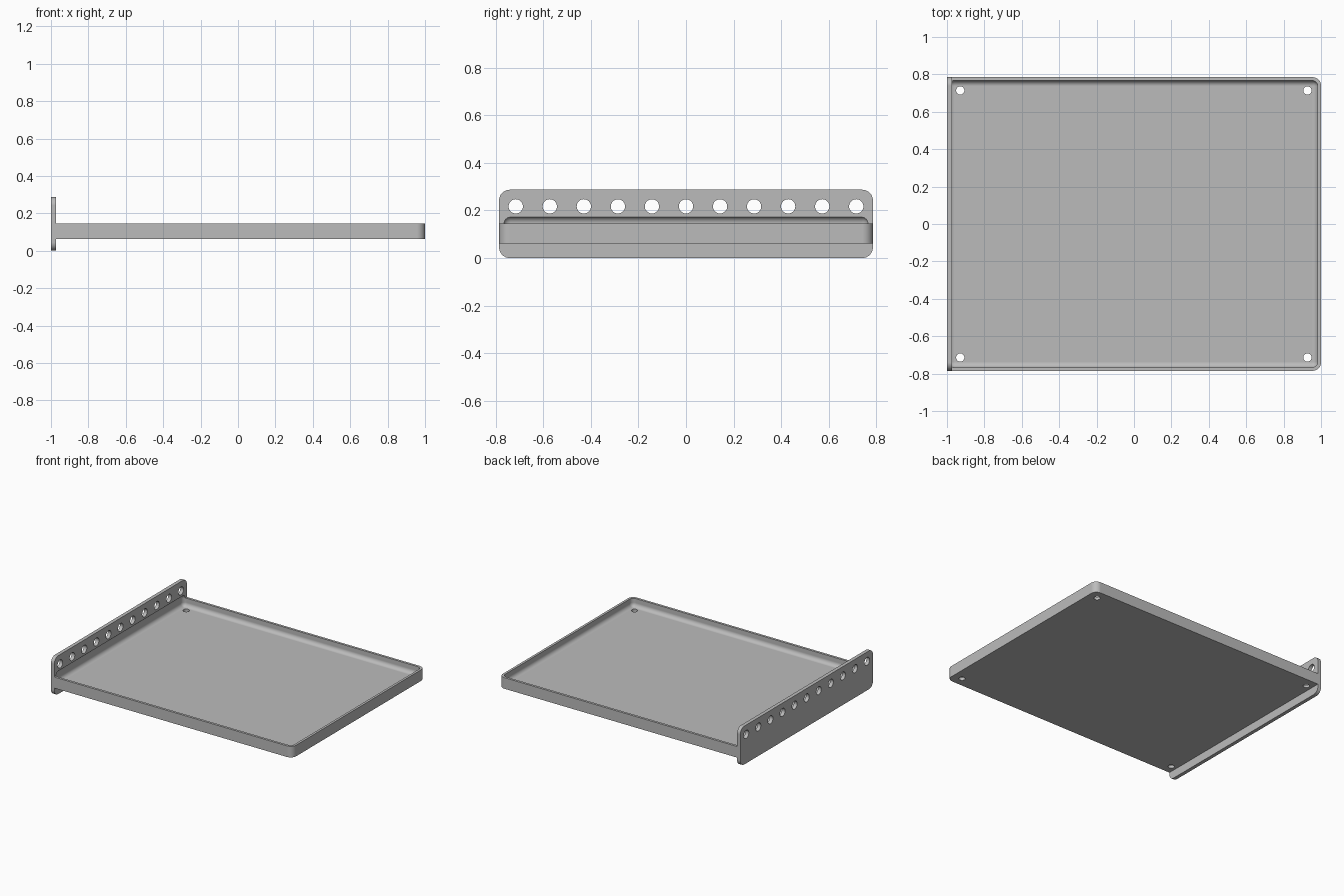
import bpy
import bmesh
import math
from mathutils import Matrix, Vector

if "Cube" in bpy.data.objects:
    bpy.data.objects.remove(bpy.data.objects["Cube"], do_unlink=True)

grey = bpy.data.materials.new("plain grey")
grey.use_nodes = True
colour = (0.5, 0.5, 0.5, 1)
grey.diffuse_color = colour
grey.node_tree.nodes["Principled BSDF"].inputs["Base Color"].default_value = colour


def make_object(name, bm):
    mesh = bpy.data.meshes.new(name)
    bm.to_mesh(mesh)
    bm.free()
    mesh.materials.append(grey)
    obj = bpy.data.objects.new(name, mesh)
    bpy.context.collection.objects.link(obj)
    return obj


def rounded_box(name, low, high, radius, pick, segments=8):
    """Box between two corners; edges chosen by pick(direction, middle) are rounded."""
    low, high = Vector(low), Vector(high)
    bm = bmesh.new()
    size = Matrix.Diagonal((*(high - low), 1))
    bmesh.ops.create_cube(bm, size=1, matrix=Matrix.Translation((low + high) / 2) @ size)
    edges = [e for e in bm.edges
             if pick((e.verts[1].co - e.verts[0].co).normalized(),
                     (e.verts[0].co + e.verts[1].co) / 2)]
    bmesh.ops.bevel(bm, geom=edges, offset=radius, segments=segments,
                    profile=0.5, affect='EDGES')
    return make_object(name, bm)


def hole_cutter(name, centres, radius, rotation):
    bm = bmesh.new()
    for c in centres:
        bmesh.ops.create_cone(bm, cap_ends=True, segments=32, radius1=radius,
                              radius2=radius, depth=0.2,
                              matrix=Matrix.Translation(c) @ rotation)
    return make_object(name, bm)


def activate(obj):
    bpy.ops.object.select_all(action='DESELECT')
    obj.select_set(True)
    bpy.context.view_layer.objects.active = obj


def cut(obj, cutters):
    activate(obj)
    for cutter in cutters:
        mod = obj.modifiers.new("cut", 'BOOLEAN')
        mod.operation = 'DIFFERENCE'
        mod.solver = 'EXACT'
        mod.object = cutter
        bpy.ops.object.modifier_apply(modifier=mod.name)


def finish(obj):
    activate(obj)
    bpy.ops.object.shade_smooth_by_angle(angle=math.radians(30))
    mod = obj.modifiers.new("clean shading", 'WEIGHTED_NORMAL')
    mod.keep_sharp = True
    bpy.ops.object.modifier_apply(modifier=mod.name)


HALF = 0.785      # half depth of the model
JOIN = -0.973     # where the tray meets the flange

# Tray slab, rounded at its free corners
tray = rounded_box("tray", (JOIN, -HALF, 0.062), (1, HALF, 0.145), 0.045,
                   lambda d, m: abs(d.z) > 0.9 and m.x > 0)

# Upright mounting flange with rounded corners
flange = rounded_box("mounting_flange", (-1, -HALF, 0), (JOIN, HALF, 0.287), 0.045,
                     lambda d, m: abs(d.x) > 0.9)

# Fully rounded hollow, biting slightly into the flange
hollow = rounded_box("hollow_cutter", (-0.99, -0.767, 0.083), (0.982, 0.767, 0.175),
                     0.03, lambda d, m: True)

# Row of holes through the flange
row = hole_cutter("flange_hole_cutter",
                  [(-0.985, i * 0.143, 0.217) for i in range(-5, 6)],
                  0.03, Matrix.Rotation(math.pi / 2, 4, 'Y'))

# Corner holes through the tray floor
corners = hole_cutter("floor_hole_cutter",
                      [(x, y, 0.08) for x in (-0.929, 0.927) for y in (-0.714, 0.714)],
                      0.022, Matrix.Identity(4))

cut(tray, [hollow, corners])
cut(flange, [hollow, row])
for helper in (hollow, row, corners):
    bpy.data.objects.remove(helper, do_unlink=True)
for part in (tray, flange):
    finish(part)
